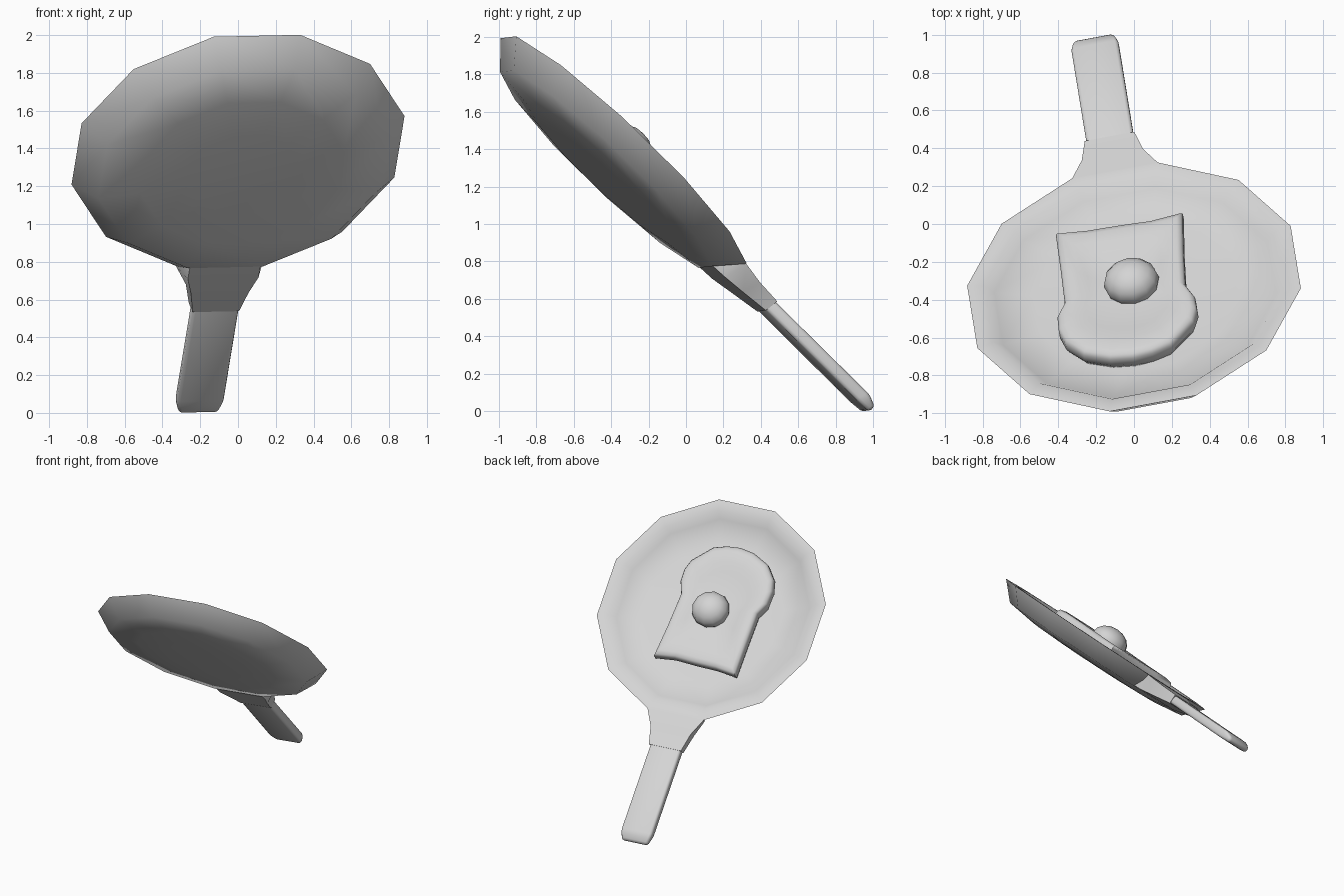
import bpy, bmesh, math
from mathutils import Matrix, Vector

cube = bpy.data.objects.get("Cube")
if cube:
    bpy.data.objects.remove(cube)

grey = bpy.data.materials.new("light_grey")
grey.use_nodes = True
GREY = (0.66, 0.66, 0.66, 1)
grey.diffuse_color = GREY
grey.node_tree.nodes["Principled BSDF"].inputs["Base Color"].default_value = GREY

# Tilted frame: pan centre at the rim, Y along the handle, Z out of the bowl
z_axis = Vector((-0.142, 0.683, 0.716)).normalized()
y_axis = Vector((-0.114, 0.70, -0.705))
y_axis = (y_axis - z_axis * y_axis.dot(z_axis)).normalized()
x_axis = y_axis.cross(z_axis)
TILT = Matrix.Translation((0, -0.333, 1.39)) @ Matrix((x_axis, y_axis, z_axis)).transposed().to_4x4()


def finish(name, bm, angle, bevel=0):
    bmesh.ops.recalc_face_normals(bm, faces=bm.faces)
    if bevel:
        bmesh.ops.bevel(bm, geom=bm.edges[:], offset=bevel, segments=2,
                        affect='EDGES', profile=0.5, clamp_overlap=True)
    bm.transform(TILT)
    mesh = bpy.data.meshes.new(name)
    bm.to_mesh(mesh)
    bm.free()
    mesh.materials.append(grey)
    obj = bpy.data.objects.new(name, mesh)
    bpy.context.collection.objects.link(obj)
    bpy.ops.object.select_all(action='DESELECT')
    obj.select_set(True)
    bpy.context.view_layer.objects.active = obj
    bpy.ops.object.shade_smooth_by_angle(angle=math.radians(angle))


def loft(loops):
    """Skin between loops of points and cap both ends."""
    bm = bmesh.new()
    rings = [[bm.verts.new(p) for p in loop] for loop in loops]
    n = len(rings[0])
    for a, b in zip(rings, rings[1:]):
        for i in range(n):
            j = (i + 1) % n
            bm.faces.new((a[i], a[j], b[j], b[i]))
    bm.faces.new(rings[0])
    bm.faces.new(rings[-1])
    return bm


def scaled_loops(outline, centre, steps):
    cx, cy = centre
    return [[(cx + (x - cx) * s, cy + (y - cy) * s, z) for x, y in outline]
            for s, z in steps]


def bar_loops(sections):
    """Four-cornered sections: (y, half width, z) of the top, then of the bottom."""
    return [[(-wt, yt, zt), (wt, yt, zt), (wb, yb, zb), (-wb, yb, zb)]
            for (yt, wt, zt), (yb, wb, zb) in sections]


# Pan: twelve-sided bowl with a flat rim
angles = [math.radians(15 + 30 * i) for i in range(12)]
circle = [(math.sin(a), math.cos(a)) for a in angles]
pan_profile = [(0.3, -0.175), (0.55, -0.166), (0.775, -0.136), (0.9, 0), (0.81, 0),
               (0.76, -0.05), (0.55, -0.075), (0.3, -0.08)]
finish("pan", loft(scaled_loops(circle, (0, 0), pan_profile)), 55)

# Flared neck joining pan and handle
neck = [((0.80, 0.21, -0.003), (0.74, 0.19, -0.132)),
        ((0.87, 0.232, -0.003), (0.84, 0.19, -0.128)),
        ((1.0, 0.165, -0.012), (0.97, 0.155, -0.112)),
        ((1.14, 0.133, -0.015), (1.13, 0.125, -0.092))]
finish("handle_neck", loft(bar_loops(neck)), 30)

# Handle: flat rounded bar with a tapered tip
handle = [((1.08, 0.126, -0.02), (1.08, 0.126, -0.088)),
          ((1.85, 0.126, -0.02), (1.83, 0.126, -0.09)),
          ((1.915, 0.105, -0.045), (1.91, 0.105, -0.085))]
finish("handle", loft(bar_loops(handle)), 60, 0.018)

# Bread slice with a puffy crust and a sunken middle
bread = [(0.317, 0.457), (0.15, 0.44), (-0.02, 0.45), (-0.2, 0.455), (-0.363, 0.475),
         (-0.368, 0.2), (-0.375, -0.04), (-0.425, -0.13), (-0.43, -0.24),
         (-0.405, -0.335), (-0.32, -0.44), (-0.185, -0.505), (-0.065, -0.525),
         (0.04, -0.515), (0.143, -0.485), (0.28, -0.35), (0.31, -0.27),
         (0.31, -0.17), (0.27, -0.07), (0.29, 0.2)]
bread_steps = [(0.95, -0.08), (1, -0.035), (1, 0.01), (0.97, 0.03), (0.9, 0.038),
               (0.75, 0.035), (0.6, 0.022), (0.42, 0.008), (0.2, 0.004)]
finish("bread_slice", loft(scaled_loops(bread, (-0.03, 0), bread_steps)), 60)

# Egg yolk dome
bm = bmesh.new()
bmesh.ops.create_uvsphere(bm, u_segments=12, v_segments=8, radius=1,
                          matrix=Matrix.Translation((-0.008, 0.01, 0.032))
                          @ Matrix.Diagonal((0.148, 0.143, 0.11, 1)))
finish("egg_yolk", bm, 60)
